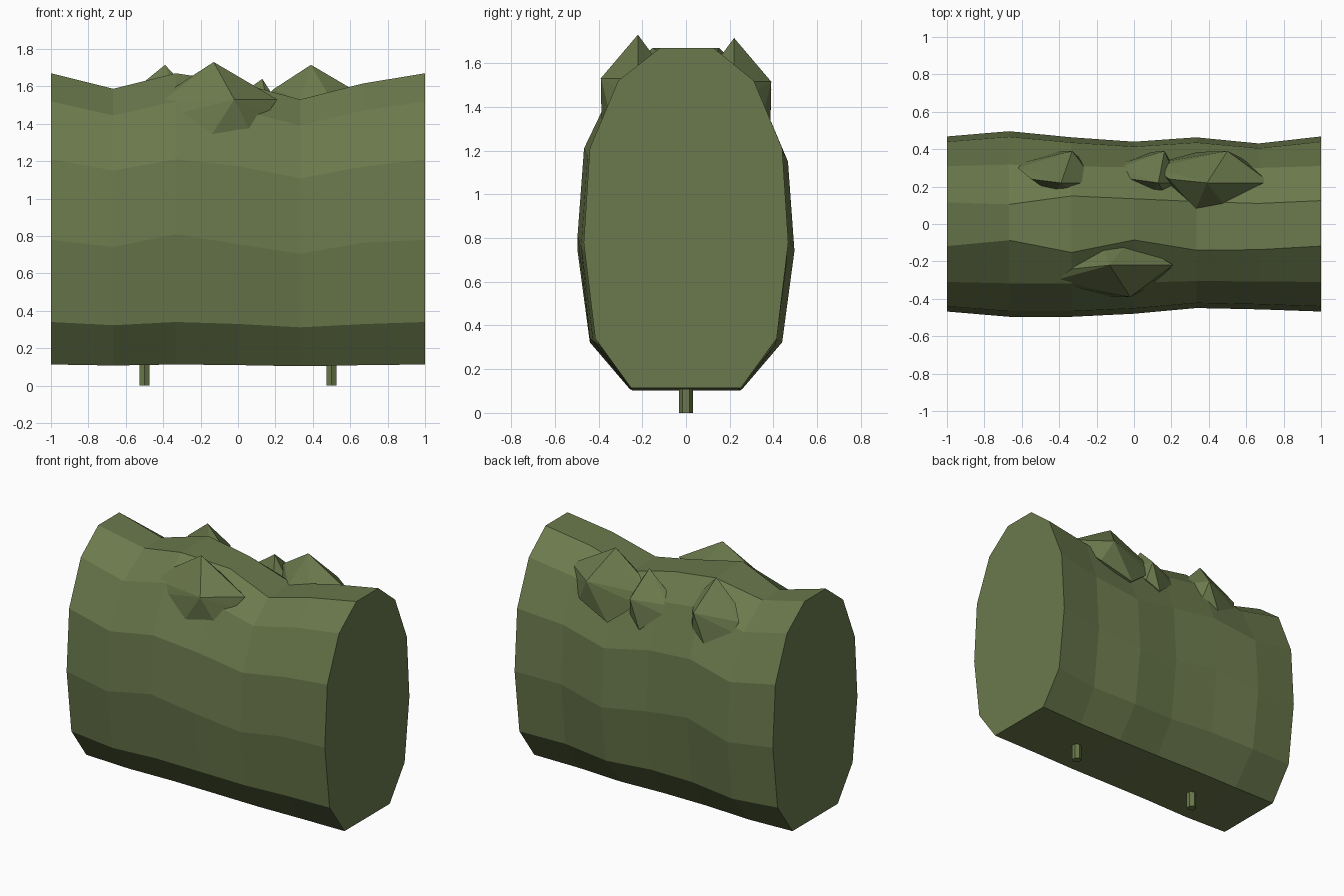
import bpy, bmesh, math

if "Cube" in bpy.data.objects:
    bpy.data.objects.remove(bpy.data.objects["Cube"])

leaf = bpy.data.materials.new("hedge green")
leaf.diffuse_color = (0.145, 0.190, 0.072, 1)
leaf.use_nodes = True
leaf.node_tree.nodes["Principled BSDF"].inputs["Base Color"].default_value = leaf.diffuse_color


def finish(name, bm):
    bmesh.ops.recalc_face_normals(bm, faces=bm.faces[:])
    me = bpy.data.meshes.new(name)
    bm.to_mesh(me)
    bm.free()
    me.materials.append(leaf)
    ob = bpy.data.objects.new(name, me)
    bpy.context.collection.objects.link(ob)
    return ob


# Hedge body: a half profile (y, z) lofted through seven uneven stations
profile = [(.25, .113), (.415, .34), (.468, .78), (.44, 1.21), (.31, 1.52), (.12, 1.67)]
xs = [-1, -.667, -.333, 0, .333, .667, 1]
front_w = [1, 1.06, 1.06, 1.025, .96, .975, 1]
back_w = [1, 1.06, .99, .94, .99, .92, 1]
height = [1, .95, 1.0, .97, .916, .967, 1]
mid_z = [0, 0, .03, 0, -.01, .01, 0]
top_front = [.118, .087, .152, .085, .14, .137, .118]
top_back = [.115, .105, .15, .135, .12, .11, .125]

bm = bmesh.new()
rings = []
for i, x in enumerate(xs):
    ring = []
    for side, w, top in ((-1, front_w[i], top_front[i]), (1, back_w[i], top_back[i])):
        pts = []
        for k, (y, z) in enumerate(profile):
            yy = top if k == 5 else y * (w if 0 < k < 4 else 1 + (w - 1) * .4)
            zz = z * height[i] + (mid_z[i] if k == 2 else 0)
            pts.append(bm.verts.new((x, side * yy, zz)))
        ring += pts if side < 0 else pts[::-1]
    rings.append(ring)
for a, b in zip(rings, rings[1:]):
    for k in range(12):
        n = (k + 1) % 12
        bm.faces.new((a[k], a[n], b[n], b[k]))
bm.faces.new(rings[0])
bm.faces.new(rings[-1])
finish("hedge_body", bm)

# Leaf clumps: a faceted lump, offsets (x, outward y, z) measured from its peak
lump = [(0, .22, 0), (-.29, .30, -.22), (-.20, .24, -.13), (.11, .39, -.20),
        (.34, .22, -.20), (.29, .27, -.27), (.19, .35, -.36), (-.05, .385, -.45),
        (-.25, .33, -.29), (.11, .08, -.19), (-.06, .08, -.19), (-.05, .15, -.45)]


def clump(name, x, z, side, left=1, right=1, zs=1, inset=.08):
    bm = bmesh.new()
    for dx, y, dz in lump:
        bm.verts.new((x + dx * (left if dx < 0 else right), side * max(y, inset), z + dz * zs))
    res = bmesh.ops.convex_hull(bm, input=bm.verts[:])
    loose = [v for v in bm.verts if not v.link_faces]
    bmesh.ops.delete(bm, geom=loose, context='VERTS')
    finish(name, bm)


clump("front_clump", -.13, 1.73, -1)
clump("back_clump_large", .39, 1.715, 1)
clump("back_clump_left", -.39, 1.715, 1, .8, .54, 1, .165)
clump("back_clump_small", .13, 1.64, 1, .72, .3, .8, .16)

# Two short stems under the hedge
for side in (-1, 1):
    bm = bmesh.new()
    bmesh.ops.create_cone(bm, cap_ends=True, segments=6, radius1=.032, radius2=.032, depth=.16)
    for v in bm.verts:
        v.co.x += side * .5
        v.co.z += .08
    finish("stem_left" if side < 0 else "stem_right", bm)
